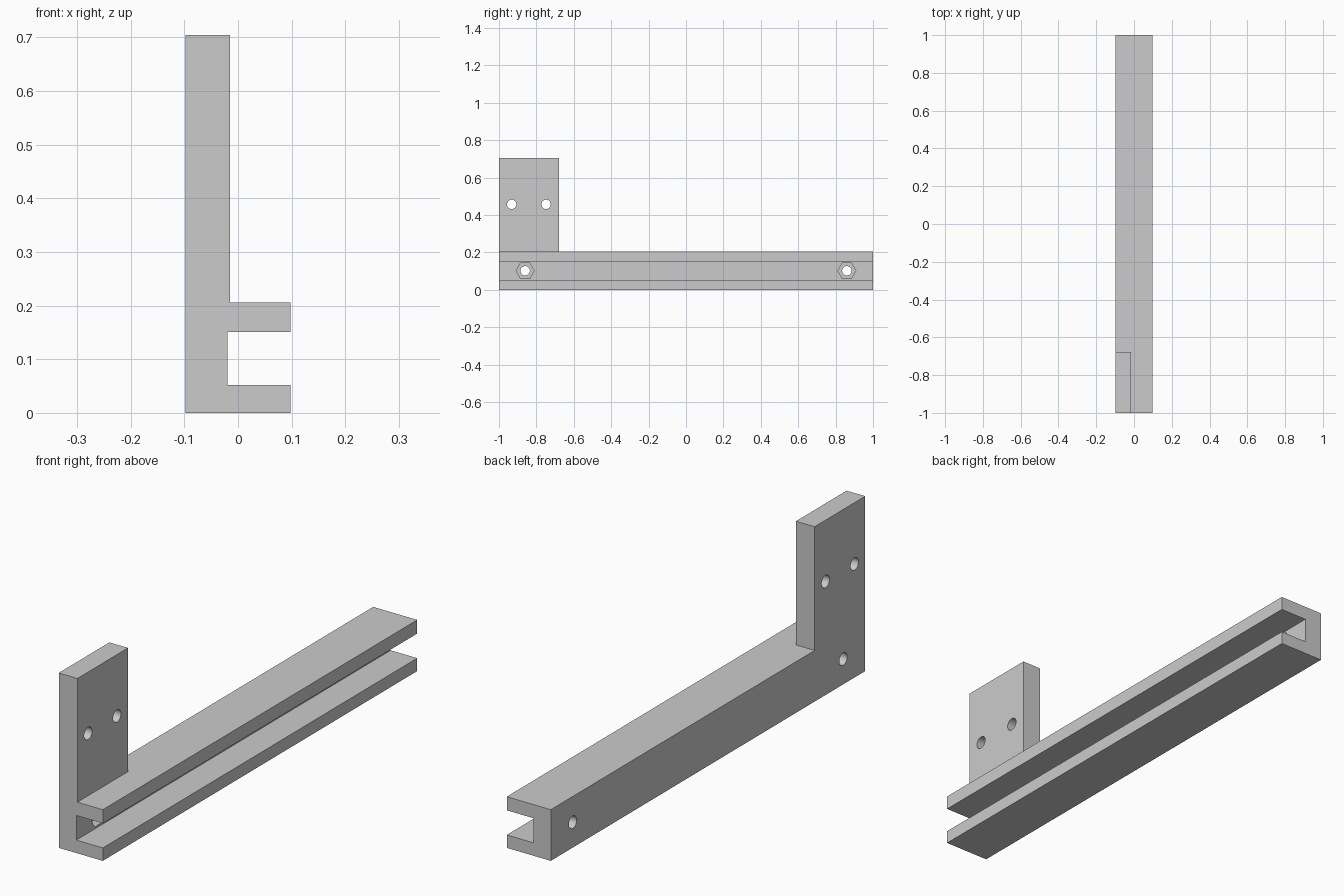
import bpy
import bmesh
import math
from mathutils import Matrix, Vector

cube = bpy.data.objects.get("Cube")
if cube:
    bpy.data.objects.remove(cube, do_unlink=True)

# Main sizes
HALF_WIDTH, HALF_LENGTH = 0.098, 1.0
RAIL_TOP, PLATE_TOP = 0.206, 0.704
SLOT_LOW, SLOT_HIGH = 0.052, 0.151
WEB_X, PLATE_X, PLATE_END = -0.02, -0.015, -0.678
BOLT_Z, PLATE_HOLE_Z, HOLE_RADIUS = 0.102, 0.457, 0.025

grey = bpy.data.materials.new("matte_grey")
grey.use_nodes = True
colour = (0.6, 0.6, 0.6, 1)
grey.diffuse_color = colour
grey.node_tree.nodes["Principled BSDF"].inputs["Base Color"].default_value = colour


def add_object(name, bm):
    bmesh.ops.recalc_face_normals(bm, faces=bm.faces)
    mesh = bpy.data.meshes.new(name)
    bm.to_mesh(mesh)
    bm.free()
    mesh.materials.append(grey)
    obj = bpy.data.objects.new(name, mesh)
    bpy.context.collection.objects.link(obj)
    return obj


def prism_x(name, sides, radius, x0, x1, y, z):
    """Prism along x, with a corner pointing along y."""
    bm = bmesh.new()
    ring = [(x0, y + radius * math.cos(a), z + radius * math.sin(a))
            for a in (math.tau * i / sides for i in range(sides))]
    face = bm.faces.new([bm.verts.new(p) for p in ring])
    grown = bmesh.ops.extrude_face_region(bm, geom=[face])["geom"]
    bmesh.ops.translate(bm, vec=(x1 - x0, 0, 0),
                        verts=[v for v in grown if isinstance(v, bmesh.types.BMVert)])
    return add_object(name, bm)


def cut(target, cutter):
    cutter.hide_render = True
    mod = target.modifiers.new(cutter.name, "BOOLEAN")
    mod.operation = "DIFFERENCE"
    mod.solver = "EXACT"
    mod.object = cutter
    bpy.context.view_layer.objects.active = target
    bpy.ops.object.modifier_apply(modifier=mod.name)
    bpy.data.objects.remove(cutter, do_unlink=True)


# Channel rail with upright wall, extruded along the length
profile = [(-HALF_WIDTH, 0), (HALF_WIDTH, 0), (HALF_WIDTH, SLOT_LOW),
           (WEB_X, SLOT_LOW), (WEB_X, SLOT_HIGH), (HALF_WIDTH, SLOT_HIGH),
           (HALF_WIDTH, RAIL_TOP), (PLATE_X, RAIL_TOP),
           (PLATE_X, PLATE_TOP), (-HALF_WIDTH, PLATE_TOP)]
bm = bmesh.new()
end = bm.faces.new([bm.verts.new((x, -HALF_LENGTH, z)) for x, z in profile])
grown = bmesh.ops.extrude_face_region(bm, geom=[end])["geom"]
bmesh.ops.translate(bm, vec=(0, 2 * HALF_LENGTH, 0),
                    verts=[v for v in grown if isinstance(v, bmesh.types.BMVert)])
bracket = add_object("channel_bracket", bm)

# Trim the wall away to leave only the mounting plate at the front
bm = bmesh.new()
low = Vector((-0.3, PLATE_END, RAIL_TOP))
high = Vector((0.3, 1.2, 1.0))
bmesh.ops.create_cube(bm, size=1, matrix=Matrix.Translation((low + high) / 2)
                      @ Matrix.Diagonal((*(high - low), 1)))
cut(bracket, add_object("wall_trim", bm))

# Bolt holes through the web, each with a hexagonal nut pocket in the slot
for y in (-0.86, 0.86):
    cut(bracket, prism_x("bolt_hole", 32, HOLE_RADIUS, -0.2, 0.05, y, BOLT_Z))
    cut(bracket, prism_x("nut_pocket", 6, 0.048, -0.055, 0.03, y, BOLT_Z))

# Screw holes through the mounting plate
for y in (-0.932, -0.748):
    cut(bracket, prism_x("plate_hole", 32, HOLE_RADIUS, -0.2, 0.1, y, PLATE_HOLE_Z))

# Smooth hole walls, sharp edges elsewhere
bpy.ops.object.select_all(action="DESELECT")
bracket.select_set(True)
bpy.context.view_layer.objects.active = bracket
bpy.ops.object.shade_smooth_by_angle(angle=math.radians(30))
